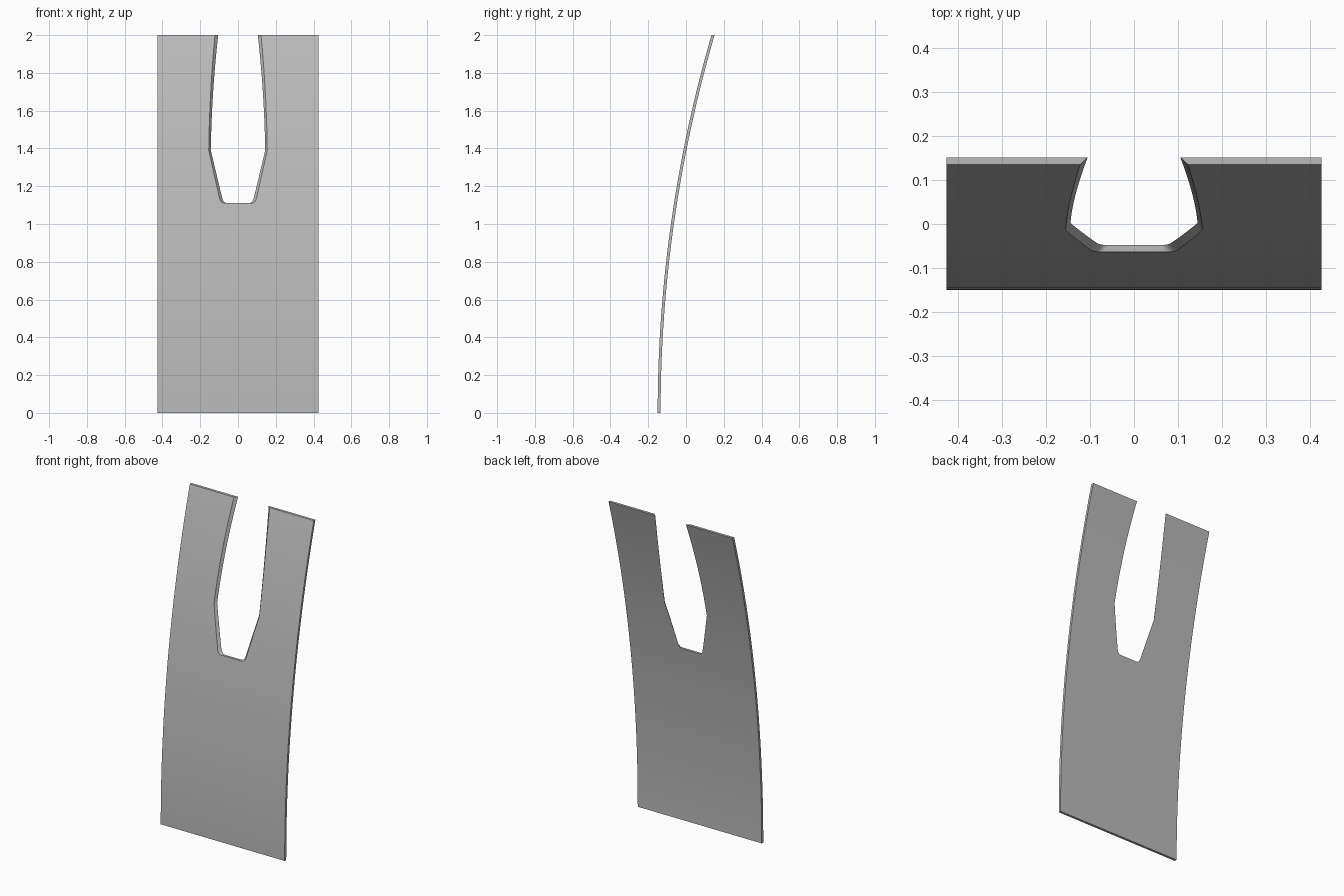
import bpy, bmesh
from math import sqrt

old = bpy.data.objects.get("Cube")
if old:
    bpy.data.objects.remove(old)

HALF, HEIGHT, RADIUS, THICK = 0.425, 2.0, 7.16, 0.0155
FLOOR, WAIST = 1.11, 1.39
FILLET, LOWER, UPPER = 6, 24, 16


def depth(z, back):
    """Concentric arcs give the plate its backward curve."""
    r = RADIUS - THICK * back
    return -0.15 + RADIUS - sqrt(r * r - z * z)


def slot_edge(corner, waist, top):
    """Half outline of the slot: rounded floor corner, straight flank, bowed arm."""
    rise = 0.03
    start = corner - 0.02
    end = corner + (waist - corner) * rise / (WAIST - FLOOR)
    points = []
    for i in range(FILLET + 1):
        t = i / FILLET
        x = (1 - t) ** 2 * start + 2 * t * (1 - t) * corner + t * t * end
        points.append((x, FLOOR + rise * t * t))
    for i in range(1, 6):
        t = i / 5
        points.append((end + (waist - end) * t, FLOOR + rise + (WAIST - FLOOR - rise) * t))
    for i in range(1, UPPER + 1):
        t = i / UPPER
        bow = 0.25 * t + 0.75 * t * t
        points.append((waist + (top - waist) * bow, WAIST + (HEIGHT - WAIST) * t))
    return points


# Rows of points for the front and back skins, one half only
bm = bmesh.new()
skins = []
for back, outline in enumerate((slot_edge(0.092, 0.155, 0.122), slot_edge(0.077, 0.144, 0.105))):
    lower = [(outline[0][0], FLOOR * i / LOWER) for i in range(LOWER)]
    rows = []
    for x, z in lower + outline:
        y = depth(z, back)
        rows.append([bm.verts.new((px, y, z)) for px in (0, x, HALF)])
    skins.append(rows)
front, rear = skins
last = len(front) - 1

for i in range(last):
    for rows, flip in ((front, False), (rear, True)):
        for c in ((0, 1) if i < LOWER else (1,)):
            quad = [rows[i][c], rows[i][c + 1], rows[i + 1][c + 1], rows[i + 1][c]]
            bm.faces.new(quad[::-1] if flip else quad)
    # Outer side wall and slot wall
    bm.faces.new((front[i][2], rear[i][2], rear[i + 1][2], front[i + 1][2]))
    if i >= LOWER:
        bm.faces.new((front[i + 1][1], rear[i + 1][1], rear[i][1], front[i][1]))

# Bottom edge, slot floor and arm tip
for c in (0, 1):
    bm.faces.new((rear[0][c], rear[0][c + 1], front[0][c + 1], front[0][c]))
for row, c in ((LOWER, 0), (last, 1)):
    bm.faces.new((front[row][c], front[row][c + 1], rear[row][c + 1], rear[row][c]))
bmesh.ops.delete(bm, geom=[v for v in bm.verts if not v.link_faces], context='VERTS')

mesh = bpy.data.meshes.new("curved_slotted_plate")
bm.to_mesh(mesh)
bm.free()
plate = bpy.data.objects.new("curved_slotted_plate", mesh)
bpy.context.collection.objects.link(plate)

# Plain grey finish
grey = bpy.data.materials.new("plain_grey")
grey.use_nodes = True
colour = (0.5, 0.5, 0.5, 1)
grey.diffuse_color = colour
grey.node_tree.nodes["Principled BSDF"].inputs["Base Color"].default_value = colour
mesh.materials.append(grey)

bpy.context.view_layer.objects.active = plate
plate.select_set(True)
bpy.ops.object.shade_smooth_by_angle(angle=0.5)

# Other half
mirror = plate.modifiers.new("other_half", 'MIRROR')
mirror.use_clip = True
